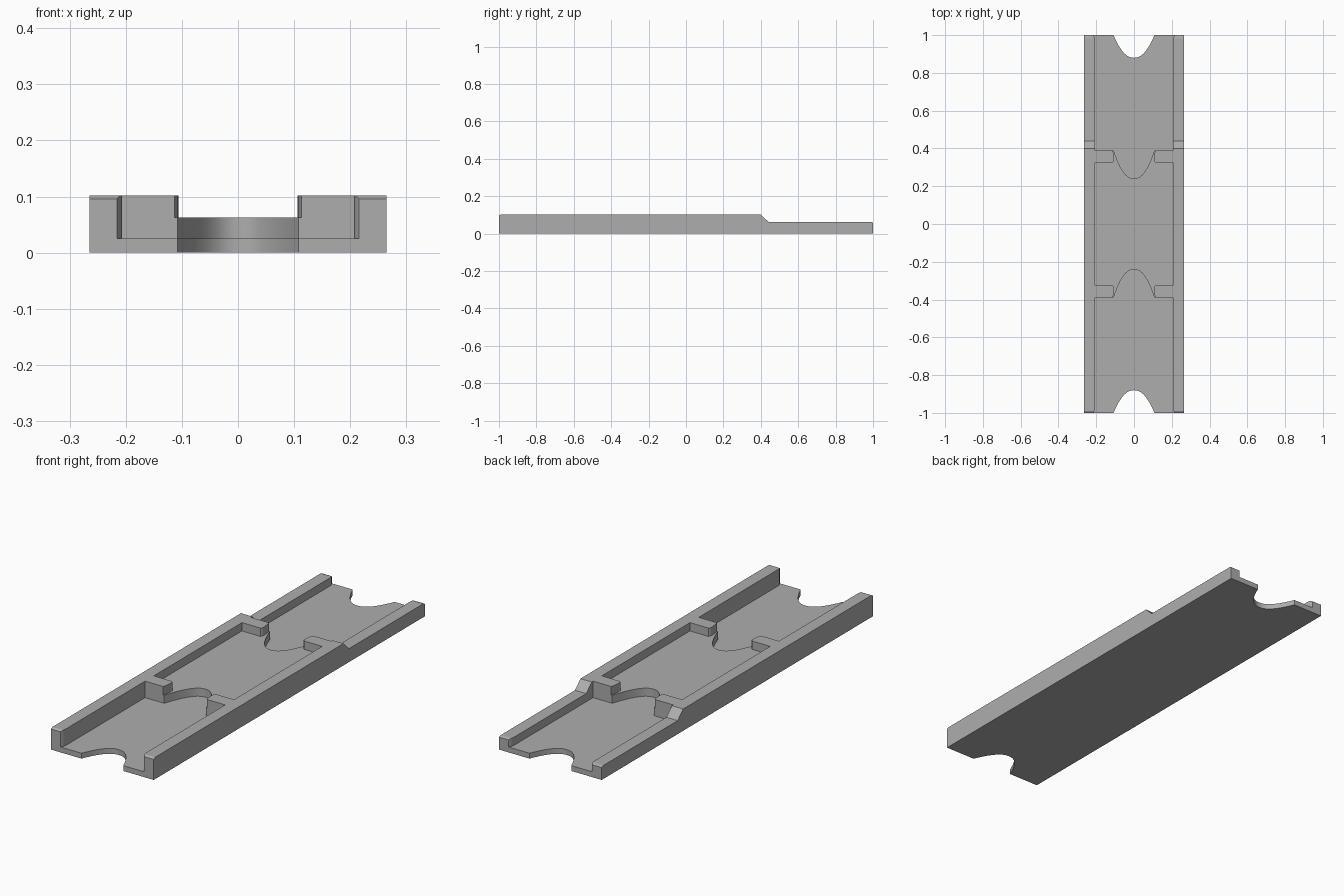
import bpy
import bmesh
import math

old = bpy.data.objects.get("Cube")
if old:
    bpy.data.objects.remove(old, do_unlink=True)

grey = bpy.data.materials.new("plain_grey")
grey.use_nodes = True
COLOUR = (0.42, 0.42, 0.42, 1)
grey.diffuse_color = COLOUR
grey.node_tree.nodes["Principled BSDF"].inputs["Base Color"].default_value = COLOUR

INNER, OUTER = 0.207, 0.265
FLOOR, DECK, TOP = 0.025, 0.063, 0.102
NOTCH = 0.108


def finish(name, bm):
    bmesh.ops.recalc_face_normals(bm, faces=bm.faces)
    mesh = bpy.data.meshes.new(name)
    bm.to_mesh(mesh)
    bm.free()
    mesh.materials.append(grey)
    obj = bpy.data.objects.new(name, mesh)
    bpy.context.collection.objects.link(obj)
    bpy.ops.object.select_all(action="DESELECT")
    obj.select_set(True)
    bpy.context.view_layer.objects.active = obj
    bpy.ops.object.shade_smooth_by_angle(angle=math.radians(30))


def prism(name, outline, low, high):
    """Extrude a plan outline between two heights."""
    bm = bmesh.new()
    face = bm.faces.new([bm.verts.new((x, y, low)) for x, y in outline])
    grown = bmesh.ops.extrude_face_region(bm, geom=[face])["geom"]
    verts = [v for v in grown if isinstance(v, bmesh.types.BMVert)]
    bmesh.ops.translate(bm, verts=verts, vec=(0, 0, high - low))
    finish(name, bm)


def notched_plate(name, end, depth, low, high):
    """Rectangular plate with a curved scoop in both ends."""
    steps = 24
    scoop = []
    for i in range(steps + 1):
        u = 2 * i / steps - 1
        scoop.append((u * NOTCH, end - depth * (1 - abs(u) ** 2.2)))
    half = [(-INNER, end)] + scoop + [(INNER, end)]
    prism(name, half + [(-x, -y) for x, y in half], low, high)


# Thin floor and the raised middle deck
notched_plate("floor_plate", 1.0, 0.12, 0, FLOOR)
notched_plate("middle_deck", 0.39, 0.15, FLOOR, DECK)

# Retaining tabs at the four deck corners
tab = [(INNER, 0.325), (0.112, 0.325), (0.107, 0.332),
       (0.106, 0.345), (0.108, 0.37), (0.113, 0.39), (INNER, 0.39)]
for sx, side in ((1, "left"), (-1, "right")):
    for sy, end in ((-1, "front"), (1, "back")):
        prism(f"{end}_{side}_tab", [(sx * x, sy * y) for x, y in tab], DECK, TOP)

# Side rails: stations of y, inner x and top height, lower at the back
stations = [(-1, 0.216, 0.096), (-0.99, 0.21, TOP), (-0.975, INNER, TOP),
            (0.4, INNER, TOP), (0.44, INNER, DECK), (0.975, INNER, DECK),
            (0.99, 0.21, DECK), (1, 0.216, 0.058)]
for sx, side in ((1, "left"), (-1, "right")):
    bm = bmesh.new()
    rings = []
    for y, inner, top in stations:
        # Below the floor level the rail stays tight against the plate
        section = [(INNER, 0), (OUTER, 0), (OUTER, top), (inner, top),
                   (inner, FLOOR), (INNER, FLOOR)]
        rings.append([bm.verts.new((sx * x, y, z)) for x, z in section])
    for a, b in zip(rings, rings[1:]):
        for i in range(len(a)):
            j = (i + 1) % len(a)
            bm.faces.new((a[i], a[j], b[j], b[i]))
    bm.faces.new(rings[0])
    bm.faces.new(rings[-1])
    bmesh.ops.remove_doubles(bm, verts=bm.verts, dist=1e-5)
    finish(f"{side}_rail", bm)
